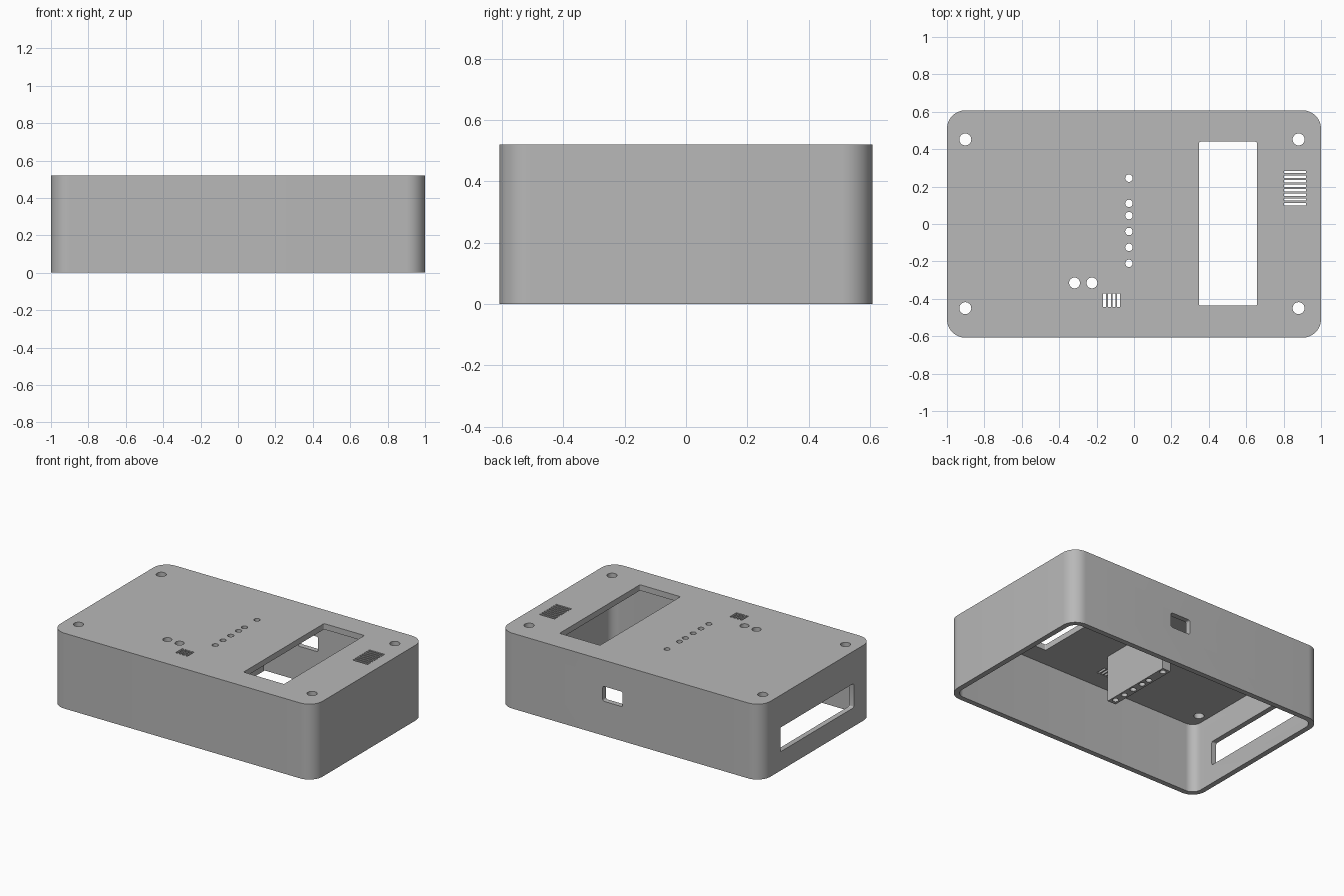
import bpy, bmesh
from math import sin, cos, pi, radians
from mathutils import Matrix

HX, HY, H = 1.0, 0.608, 0.52      # half length, half depth, height
WALL, RADIUS = 0.036, 0.1
CEILING = H - 0.04

if "Cube" in bpy.data.objects:
    bpy.data.objects.remove(bpy.data.objects["Cube"])

grey = bpy.data.materials.new("plain grey")
grey.use_nodes = True
COLOUR = (0.48, 0.48, 0.48, 1)
grey.diffuse_color = COLOUR
grey.node_tree.nodes["Principled BSDF"].inputs["Base Color"].default_value = COLOUR


def prism(bm, outline, low, high, matrix=Matrix()):
    """Extrude a counter-clockwise outline from low to high."""
    bottom = [bm.verts.new(matrix @ Matrix.Translation((x, y, low)).translation) for x, y in outline]
    top = [bm.verts.new(matrix @ Matrix.Translation((x, y, high)).translation) for x, y in outline]
    bm.faces.new(bottom[::-1])
    bm.faces.new(top)
    n = len(outline)
    for i in range(n):
        j = (i + 1) % n
        bm.faces.new((bottom[i], bottom[j], top[j], top[i]))


def rounded(x0, x1, y0, y1, r, steps=4):
    """Rectangle outline with rounded corners."""
    points = []
    corners = ((x1 - r, y1 - r), (x0 + r, y1 - r), (x0 + r, y0 + r), (x1 - r, y0 + r))
    for k, (cx, cy) in enumerate(corners):
        for s in range(steps + 1):
            a = pi / 2 * (k + s / steps)
            points.append((cx + r * cos(a), cy + r * sin(a)))
    return points


def rect(x0, x1, y0, y1):
    return [(x0, y0), (x1, y0), (x1, y1), (x0, y1)]


def circle(x, y, r, n=32):
    return [(x + r * cos(2 * pi * i / n), y + r * sin(2 * pi * i / n)) for i in range(n)]


def make(name, bm):
    bmesh.ops.recalc_face_normals(bm, faces=bm.faces)
    mesh = bpy.data.meshes.new(name)
    bm.to_mesh(mesh)
    bm.free()
    mesh.materials.append(grey)
    obj = bpy.data.objects.new(name, mesh)
    bpy.context.collection.objects.link(obj)
    return obj


def cut(obj, *cutters):
    """Subtract the cutters and keep the result as plain mesh."""
    for cutter in cutters:
        mod = obj.modifiers.new("cut", 'BOOLEAN')
        mod.operation = 'DIFFERENCE'
        mod.solver = 'EXACT'
        mod.object = cutter
    graph = bpy.context.evaluated_depsgraph_get()
    mesh = bpy.data.meshes.new_from_object(obj.evaluated_get(graph))
    obj.modifiers.clear()
    obj.data = mesh
    bpy.ops.object.select_all(action='DESELECT')
    obj.select_set(True)
    bpy.context.view_layer.objects.active = obj
    bpy.ops.object.shade_smooth_by_angle(angle=radians(30))


# Outer case and its open-bottomed cavity
bm = bmesh.new()
prism(bm, rounded(-HX, HX, -HY, HY, RADIUS, 12), 0, H)
case = make("case", bm)

bm = bmesh.new()
prism(bm, rounded(-HX + WALL, HX - WALL, -HY + WALL, HY - WALL, RADIUS - WALL, 12), -0.1, CEILING)
cavity = make("cavity_cutter", bm)

# Indicator light channels, shared by the lid and the hanging block
bm = bmesh.new()
for y in (0.245, 0.11, 0.045, -0.04, -0.125, -0.21):
    prism(bm, circle(-0.027, y, 0.02, 24), 0.1, 0.6)
lights = make("light_channel_cutter", bm)

# Openings in the lid and walls
bm = bmesh.new()
LOW, HIGH = CEILING - 0.05, H + 0.05
prism(bm, rounded(0.348, 0.657, -0.437, 0.44, 0.008), LOW, HIGH)       # display window
for x in (-0.902, 0.88):                                              # screw holes
    for y in (-0.45, 0.452):
        prism(bm, circle(x, y, 0.032), LOW, HIGH)
for x in (-0.318, -0.225):                                            # button holes
    prism(bm, circle(x, -0.315, 0.029), LOW, HIGH)
for i in range(8):                                                    # side vent slots
    y = 0.1 + i * 0.0245
    prism(bm, rect(0.803, 0.92, y, y + 0.013), LOW, HIGH)
for i in range(4):                                                    # front vent slots
    x = -0.165 + i * 0.025
    prism(bm, rect(x, x + 0.016, -0.445, -0.372), LOW, HIGH)
# wall openings: profile in (y, z) along x, and in (x, z) along y
along_x = Matrix(((0, 0, 1, 0), (1, 0, 0, 0), (0, 1, 0, 0), (0, 0, 0, 1)))
along_y = Matrix(((1, 0, 0, 0), (0, 0, 1, 0), (0, 1, 0, 0), (0, 0, 0, 1)))
prism(bm, rounded(-0.4, 0.4, 0.13, 0.297, 0.01), -1.05, -0.93, along_x)
prism(bm, rounded(0.058, 0.21, 0.237, 0.34, 0.012), HY - 0.07, HY + 0.05, along_y)
openings = make("opening_cutter", bm)

cut(case, cavity, lights, openings)

# Block under the lid that guides the indicator lights
bm = bmesh.new()
prism(bm, rect(-0.06, 0.003, -0.25, 0.28), 0.162, CEILING + 0.001)
block = make("light_guide_block", bm)
cut(block, lights)

for helper in (cavity, lights, openings):
    bpy.data.objects.remove(helper)
